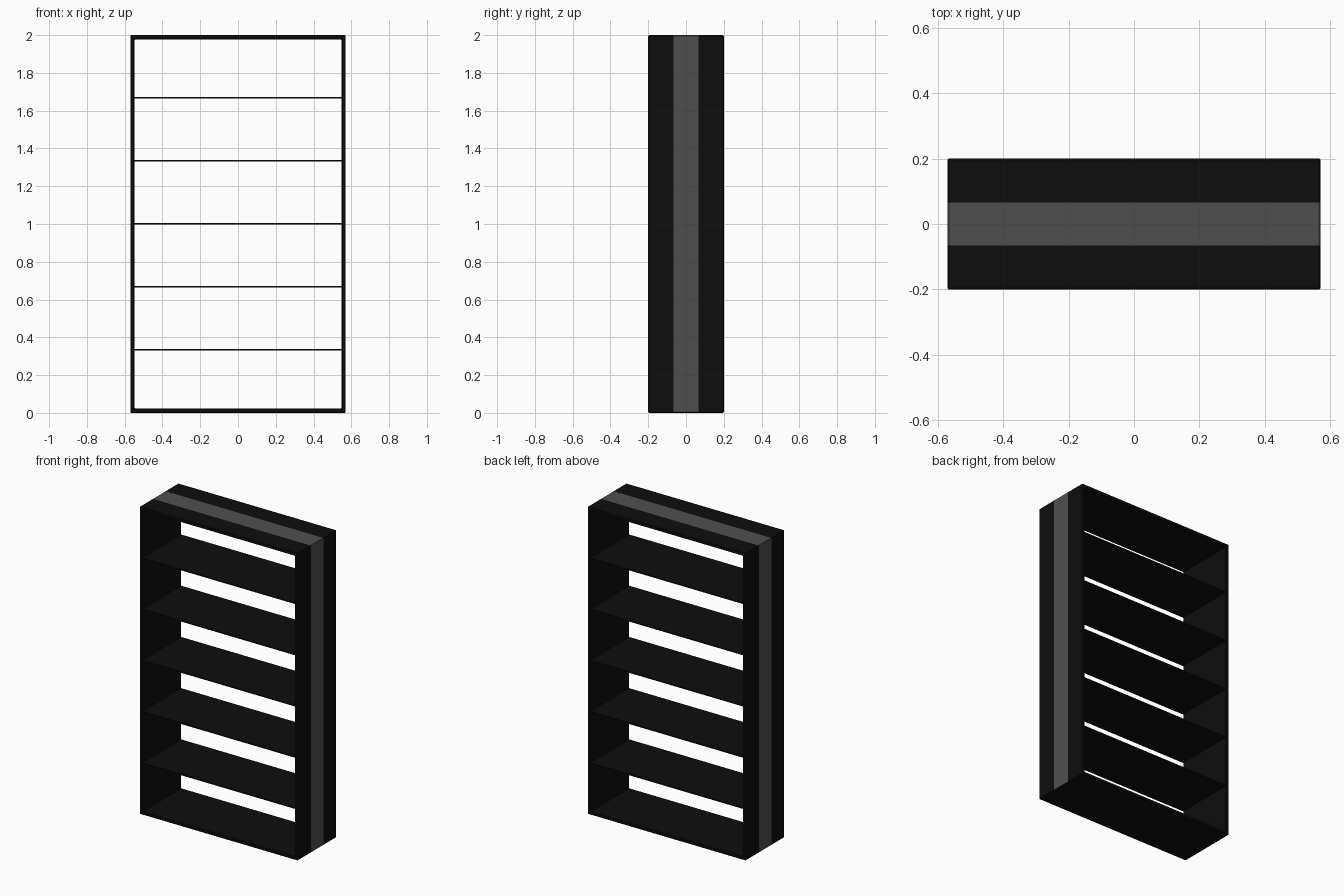
import bpy
import bmesh
from mathutils import Matrix, Vector

WIDTH, DEPTH, HEIGHT = 1.14, 0.4, 2.0
WALL = 0.022
BEVEL = 0.004
STRIPE = 0.065
SHELF = 0.008
GAPS = 6

default = bpy.data.objects.get("Cube")
if default:
    bpy.data.objects.remove(default, do_unlink=True)


def material(name, value):
    mat = bpy.data.materials.new(name)
    mat.use_nodes = True
    colour = (value, value, value, 1)
    mat.diffuse_color = colour
    mat.node_tree.nodes["Principled BSDF"].inputs["Base Color"].default_value = colour
    return mat


def box(size, centre):
    bm = bmesh.new()
    bmesh.ops.create_cube(bm, size=1, matrix=Matrix.Translation(centre) @ Matrix.Diagonal((*size, 1)))
    return bm


def finish(bm, name, mats):
    mesh = bpy.data.meshes.new(name)
    bm.to_mesh(mesh)
    bm.free()
    for mat in mats:
        mesh.materials.append(mat)
    obj = bpy.data.objects.new(name, mesh)
    bpy.context.collection.objects.link(obj)
    return obj


black = material("black", 0.0042)
grey = material("dark grey", 0.078)

# Outer frame: a box opened through front and back, with softened edges
bm = box((WIDTH, DEPTH, HEIGHT), (0, 0, HEIGHT / 2))
ends = [f for f in bm.faces if abs(f.normal.y) > 0.5]
bmesh.ops.inset_individual(bm, faces=ends, thickness=WALL, use_even_offset=True)
rims = [e for f in ends for e in f.edges]
bmesh.ops.delete(bm, geom=ends, context='FACES_ONLY')
bmesh.ops.bridge_loops(bm, edges=rims)
bmesh.ops.recalc_face_normals(bm, faces=bm.faces)
sharp = [e for e in bm.edges if e.calc_face_angle(0) > 0.5]
bmesh.ops.bevel(bm, geom=sharp, offset=BEVEL, segments=1, affect='EDGES')

# Grey band around the outer sides and top
for y in (-STRIPE, STRIPE):
    bmesh.ops.bisect_plane(bm, geom=bm.verts[:] + bm.edges[:] + bm.faces[:],
                           plane_co=Vector((0, y, 0)), plane_no=Vector((0, 1, 0)))
bm.normal_update()
for f in bm.faces:
    c = f.calc_center_median()
    outside = abs(c.x) > WIDTH / 2 - WALL / 2 or c.z > HEIGHT - WALL / 2
    if outside and abs(c.y) < STRIPE and f.normal.z > -0.5:
        f.material_index = 1
finish(bm, "frame", (black, grey))

# Thin shelves at equal spacing
for i in range(1, GAPS):
    z = WALL / 2 + i * (HEIGHT - WALL / 2) / GAPS
    z = HEIGHT * i / GAPS + SHELF / 4
    shelf = box((WIDTH - 2 * WALL + BEVEL, DEPTH - BEVEL, SHELF), (0, 0, z))
    finish(shelf, f"shelf_{i}", (black,))
